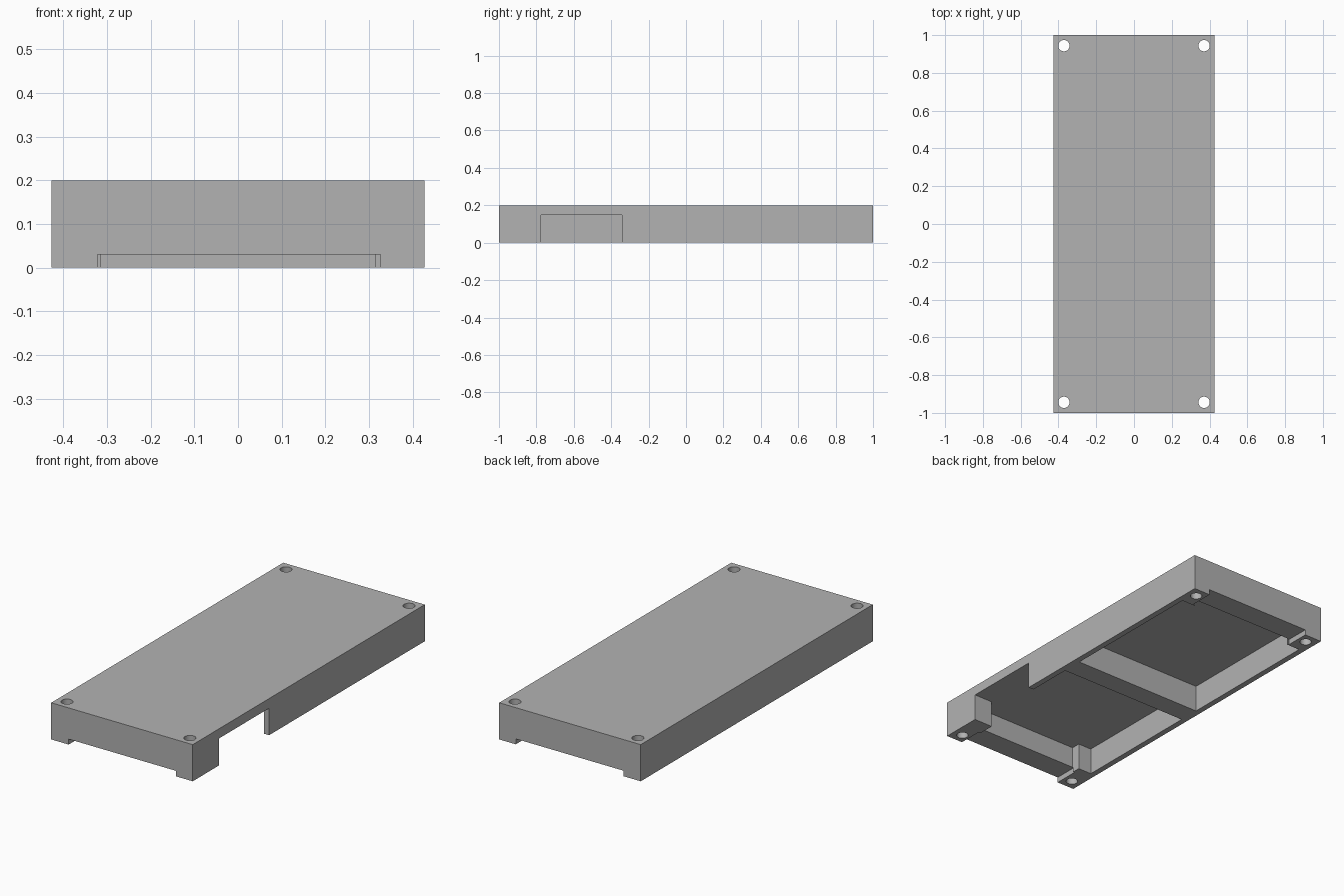
import bpy
import bmesh
import math

if "Cube" in bpy.data.objects:
    bpy.data.objects.remove(bpy.data.objects["Cube"])

HALF_W, HALF_L, HEIGHT = 0.427, 1.0, 0.2
CEILING = 0.147      # underside of the top plate
INNER = 0.395        # inner face of the long walls
BOSS = 0.314         # inner face of the corner bosses
SLOT = 0.03          # height of the end slots


def prism(name, outline, z0, z1):
    """Extrude a plan outline from z0 to z1."""
    bm = bmesh.new()
    base = bm.faces.new([bm.verts.new((x, y, z0)) for x, y in outline])
    top = bmesh.ops.extrude_face_region(bm, geom=[base])["geom"]
    bmesh.ops.translate(bm, vec=(0, 0, z1 - z0),
                        verts=[v for v in top if isinstance(v, bmesh.types.BMVert)])
    bmesh.ops.recalc_face_normals(bm, faces=bm.faces[:])
    mesh = bpy.data.meshes.new(name)
    bm.to_mesh(mesh)
    bm.free()
    obj = bpy.data.objects.new(name, mesh)
    bpy.context.collection.objects.link(obj)
    return obj


def rect(x0, x1, y0, y1):
    return [(x0, y0), (x1, y0), (x1, y1), (x0, y1)]


def circle(cx, cy, r, n=32):
    return [(cx + r * math.cos(2 * math.pi * i / n),
             cy + r * math.sin(2 * math.pi * i / n)) for i in range(n)]


# Outer block
body = prism("enclosure_cover", rect(-HALF_W, HALF_W, -HALF_L, HALF_L), 0, HEIGHT)

# Front pocket, stepped around two corner bosses, and back pocket;
# the uncut strip between them is the cross rib
front_pocket = [(-BOSS, -0.87), (BOSS, -0.87), (BOSS, -0.775), (INNER, -0.775),
                (INNER, -0.086), (-INNER, -0.086), (-INNER, -0.82), (-BOSS, -0.82)]
back_pocket = [(-INNER, 0.03), (INNER, 0.03), (INNER, 0.862), (BOSS, 0.862),
               (BOSS, 0.872), (-BOSS, 0.872), (-BOSS, 0.862), (-INNER, 0.862)]
cutters = [prism("front_pocket_cutter", front_pocket, -0.1, CEILING),
           prism("back_pocket_cutter", back_pocket, -0.1, CEILING)]

# Opening in the right wall
cutters.append(prism("side_opening_cutter", rect(0.38, 0.5, -0.775, -0.342), -0.1, CEILING))

# Shallow slots under both end walls
for y0, y1 in ((-1.1, -0.865), (0.868, 1.1)):
    cutters.append(prism("end_slot_cutter", rect(-0.322, 0.327, y0, y1), -0.1, SLOT))

# Corner screw holes
for sx in (-1, 1):
    for sy in (-1, 1):
        cutters.append(prism("screw_hole_cutter", circle(0.371 * sx, 0.944 * sy, 0.03), -0.1, 0.3))

# Cut the block, then remove the cutters
bpy.context.view_layer.objects.active = body
body.select_set(True)
for cutter in cutters:
    mod = body.modifiers.new("cut", "BOOLEAN")
    mod.operation = "DIFFERENCE"
    mod.solver = "EXACT"
    mod.object = cutter
    bpy.ops.object.modifier_apply(modifier=mod.name)
    bpy.data.objects.remove(cutter, do_unlink=True)

# Single grey finish, smooth hole walls with sharp edges elsewhere
grey = bpy.data.materials.new("grey_plastic")
grey.diffuse_color = (0.448, 0.448, 0.448, 1.0)
grey.use_nodes = True
grey.node_tree.nodes["Principled BSDF"].inputs["Base Color"].default_value = grey.diffuse_color
body.data.materials.clear()
body.data.materials.append(grey)
bpy.ops.object.shade_smooth_by_angle(angle=math.radians(30))
